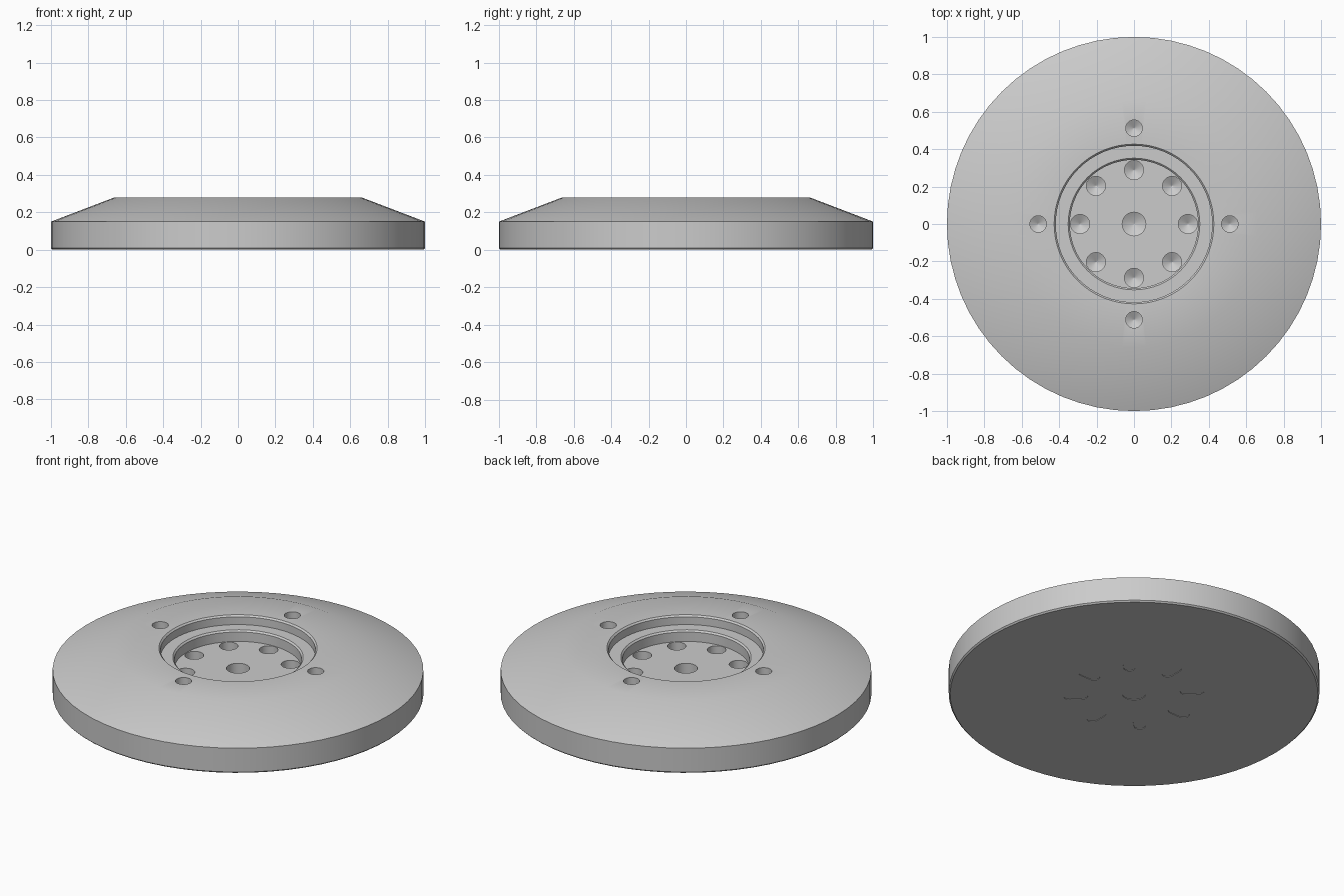
import bpy, bmesh, math

if "Cube" in bpy.data.objects:
    bpy.data.objects.remove(bpy.data.objects["Cube"], do_unlink=True)

grey = bpy.data.materials.new("light_grey")
grey.use_nodes = True
colour = (0.6, 0.6, 0.6, 1)
grey.diffuse_color = colour
grey.node_tree.nodes["Principled BSDF"].inputs["Base Color"].default_value = colour


def loft(bm, rings):
    """Skin a list of closed loops and cap both ends."""
    loops = [[bm.verts.new(p) for p in ring] for ring in rings]
    for a, b in zip(loops, loops[1:]):
        n = len(a)
        for i in range(n):
            j = (i + 1) % n
            bm.faces.new((a[i], a[j], b[j], b[i]))
    bm.faces.new(loops[0])
    bm.faces.new(loops[-1])


def lathe(bm, profile, segments, x=0, y=0):
    """Revolve (radius, height) points about a vertical axis."""
    turns = [math.tau * i / segments for i in range(segments)]
    loft(bm, [[(x + r * math.cos(t), y + r * math.sin(t), z) for t in turns]
              for r, z in profile])


def finish(name, bm):
    bmesh.ops.recalc_face_normals(bm, faces=bm.faces)
    mesh = bpy.data.meshes.new(name)
    bm.to_mesh(mesh)
    bm.free()
    mesh.materials.append(grey)
    obj = bpy.data.objects.new(name, mesh)
    bpy.context.collection.objects.link(obj)
    return obj


def drill(bm, radius, top, depth, x=0, y=0):
    """Blind hole with a conical drill tip."""
    tip = top - depth - radius * 0.55
    lathe(bm, [(radius, top + 0.03), (radius, top - depth), (0.002, tip)], 24, x, y)


def slot(bm, angle, centre, half_length, radius, depth):
    """Shallow radial slot with rounded ends in the underside."""
    outline = []
    for side in (1, -1):
        for k in range(9):
            t = -math.pi / 2 + math.pi * k / 8
            u = centre + side * (half_length - radius + radius * math.cos(t))
            v = side * radius * math.sin(t)
            outline.append((u * math.cos(angle) - v * math.sin(angle),
                            u * math.sin(angle) + v * math.cos(angle)))
    loft(bm, [[(x, y, z) for x, y in outline] for z in (-0.02, depth)])


# Disc body with sloping shoulder, stepped recess and flat floor
TOP, STEP, FLOOR = 0.28, 0.225, 0.16
bm = bmesh.new()
lathe(bm, [(0.992, 0), (1, 0.008), (1, 0.15), (0.66, TOP), (0.427, TOP),
           (0.418, TOP - 0.009), (0.418, STEP), (0.352, STEP),
           (0.343, STEP - 0.009), (0.343, FLOOR)], 64)
disc = finish("disc_body", bm)

# Cutters for the drilled holes and the underside marks
bm = bmesh.new()
drill(bm, 0.063, FLOOR, 0.06)
for i in range(8):
    a = math.tau * i / 8
    drill(bm, 0.051, FLOOR, 0.06, 0.288 * math.cos(a), 0.288 * math.sin(a))
    slot(bm, a, 0.315, 0.065, 0.031, 0.003)
for i in range(4):
    a = math.tau * i / 4
    drill(bm, 0.044, TOP, 0.08, 0.512 * math.cos(a), 0.512 * math.sin(a))
lathe(bm, [(0.063, -0.02), (0.063, 0.003)], 24)
cutter = finish("hole_cutter", bm)

# Cut the holes and keep the result
cut = disc.modifiers.new("holes", "BOOLEAN")
cut.operation = "DIFFERENCE"
cut.solver = "EXACT"
cut.object = cutter
bpy.ops.object.select_all(action="DESELECT")
bpy.context.view_layer.objects.active = disc
disc.select_set(True)
bpy.ops.object.modifier_apply(modifier=cut.name)
bpy.data.objects.remove(cutter, do_unlink=True)
bpy.ops.object.shade_smooth_by_angle(angle=math.radians(30))
